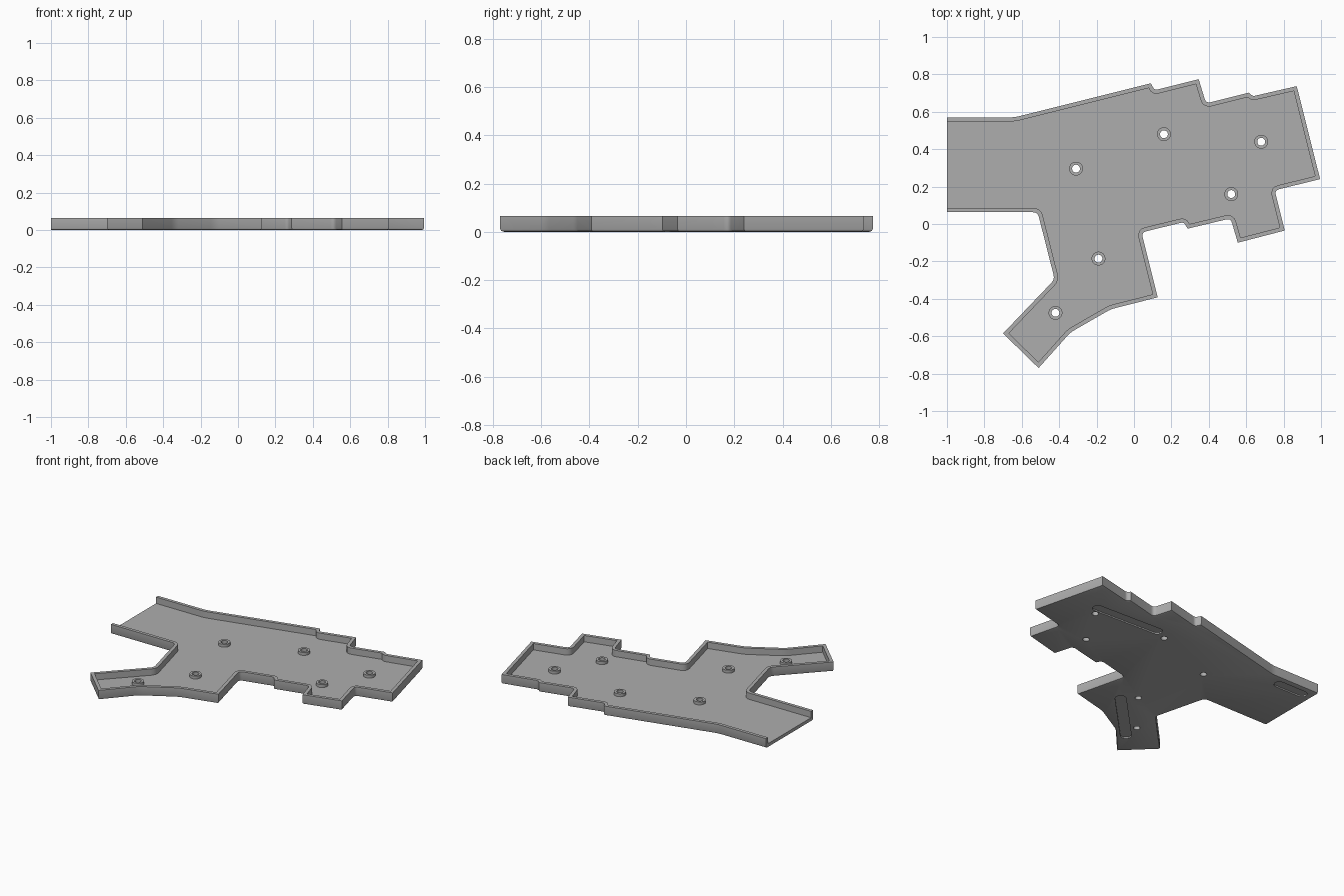
import bpy, bmesh, math
from mathutils import Vector

if "Cube" in bpy.data.objects:
    bpy.data.objects.remove(bpy.data.objects["Cube"])

HEIGHT, FLOOR, WALL = 0.065, 0.022, 0.022

grey = bpy.data.materials.new("plain grey")
grey.use_nodes = True
COLOUR = (0.42, 0.42, 0.42, 1)
grey.diffuse_color = COLOUR
grey.node_tree.nodes["Principled BSDF"].inputs["Base Color"].default_value = COLOUR

# Clockwise plan of the tray; the closing edge is the open end
PLAN = [Vector(p) for p in (
    (-1, .57), (-.64, .57), (.09, .752), (.11, .715), (.346, .774), (.385, .645),
    (.614, .702), (.635, .683), (.87, .737), (.995, .24), (.752, .18), (.806, -.035),
    (.555, -.1), (.517, .03), (.287, -.025), (.266, .01), (.04, -.045), (.127, -.392),
    (-.125, -.456), (-.34, -.58), (-.51, -.77), (-.7, -.585), (-.424, -.296),
    (-.515, .063), (-1, .063))]


def cross(a, b):
    return a.x * b.y - a.y * b.x


def soften(points, radius):
    """Round the inward corners with a short curve."""
    out = []
    for i, p in enumerate(points):
        a, b = points[i - 1] - p, points[(i + 1) % len(points)] - p
        if cross(-a, b) <= 0:
            out.append(p)
            continue
        r = min(radius, .4 * a.length, .4 * b.length)
        s, e = p + a.normalized() * r, p + b.normalized() * r
        for k in range(5):
            t = k / 4
            out.append(s * (1 - t) ** 2 + p * 2 * t * (1 - t) + e * t * t)
    return out


def inset(points, d, end=0):
    """Move every edge inward by d, but the open end by its own amount."""
    n, out = len(points), []
    dirs = [(points[(i + 1) % n] - points[i]).normalized() for i in range(n)]
    for i, p in enumerate(points):
        u, v = dirs[i - 1], dirs[i]
        du, dv = (end if i == 0 else d), (end if i == n - 1 else d)
        pu = p + Vector((u.y, -u.x)) * du
        pv = p + Vector((v.y, -v.x)) * dv
        c = cross(u, v)
        out.append(pu + u * (cross(pv - pu, v) / c) if abs(c) > 1e-4 else pv)
    return out


def loft(name, rings):
    """Closed solid through (outline, z) rings."""
    bm = bmesh.new()
    rows = [[bm.verts.new((p.x, p.y, z)) for p in pts] for pts, z in rings]
    for lo, hi in zip(rows, rows[1:]):
        for i in range(len(lo)):
            j = (i + 1) % len(lo)
            bm.faces.new((lo[i], lo[j], hi[j], hi[i]))
    bm.faces.new(rows[0])
    bm.faces.new(rows[-1])
    bmesh.ops.recalc_face_normals(bm, faces=bm.faces)
    me = bpy.data.meshes.new(name)
    bm.to_mesh(me)
    bm.free()
    me.materials.append(grey)
    ob = bpy.data.objects.new(name, me)
    bpy.context.collection.objects.link(ob)
    return ob


def stadium(a, b, r, steps=12):
    """Outline of a slot from a to b; a circle when both are equal."""
    a, b = Vector(a), Vector(b)
    ang = math.atan2(b.y - a.y, b.x - a.x) + math.pi / 2
    pts = []
    for centre, start in ((a, ang), (b, ang + math.pi)):
        for k in range(steps):
            t = start + math.pi * (k + (.5 if a == b else k / (steps - 1) - k)
                                   if a == b else k / (steps - 1)) / (steps if a == b else 1)
            pts.append(centre + Vector((math.cos(t), math.sin(t))) * r)
    return pts


def boolean(target, cutter, operation):
    mod = target.modifiers.new(operation.title(), 'BOOLEAN')
    mod.object, mod.operation, mod.solver = cutter, operation, 'EXACT'
    bpy.context.view_layer.objects.active = target
    bpy.ops.object.modifier_apply(modifier=mod.name)
    bpy.data.objects.remove(cutter)


# Tray shell with a rounded lower edge, hollowed out to the open end
outline = soften(PLAN, .025)
tray = loft("tray", [(inset(outline, .012), 0), (inset(outline, .0035), .0035),
                     (outline, .012), (outline, HEIGHT)])
boolean(tray, loft("cavity_cutter", [(inset(outline, WALL, -.1), FLOOR),
                                     (inset(outline, WALL, -.1), HEIGHT + .1)]), 'DIFFERENCE')

# Screw bosses with through holes
for c in ((-.31, .296), (.16, .48), (.68, .44), (.52, .16), (-.19, -.185), (-.42, -.475)):
    ring, hole = stadium(c, c, .037), stadium(c, c, .021)
    boolean(tray, loft("boss", [(ring, FLOOR - .008), (ring, FLOOR + .02)]), 'UNION')
    boolean(tray, loft("hole_cutter", [(hole, -.1), (hole, .2)]), 'DIFFERENCE')

# Shallow foot recesses under the floor
for a, b in (((.25, .52), (.71, .5)), ((-.93, .5), (-.75, .5)), ((-.11, -.26), (-.43, -.59))):
    slot = stadium(a, b, .034)
    boolean(tray, loft("recess_cutter", [(slot, -.05), (slot, .009)]), 'DIFFERENCE')

bpy.ops.object.select_all(action='DESELECT')
tray.select_set(True)
bpy.context.view_layer.objects.active = tray
bpy.ops.object.shade_smooth_by_angle(angle=math.radians(32))
